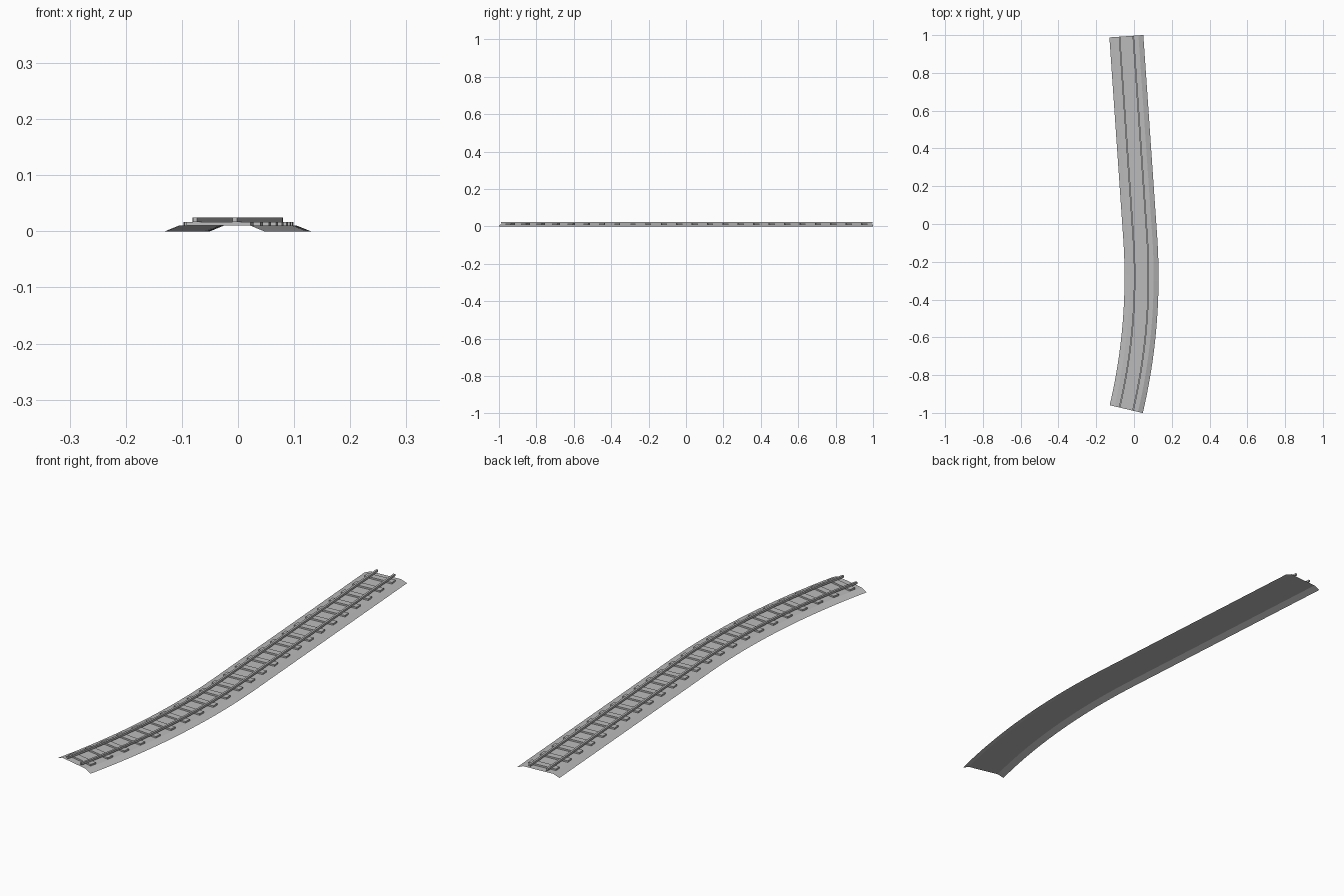
import bpy, bmesh, math
from mathutils import Vector, Matrix

if "Cube" in bpy.data.objects:
    bpy.data.objects.remove(bpy.data.objects["Cube"])

# Track centreline: an arc from the front end, then a straight run to the back
R, CX, CY = 3.06, 0.04 - 3.06, -0.28
A0, A1 = -0.2308, 0.0687
ARC = R * (A1 - A0)
TOTAL = ARC + 1.0665


def track(s):
    """Centre point and heading angle at distance s along the track."""
    a = A0 + min(s, ARC) / R
    extra = max(0.0, s - ARC)
    return Vector((CX + R * math.cos(a) - extra * math.sin(a),
                   CY + R * math.sin(a) + extra * math.cos(a), 0)), a


def material(name, c):
    m = bpy.data.materials.new(name)
    m.diffuse_color = (c, c, c, 1)
    m.use_nodes = True
    m.node_tree.nodes["Principled BSDF"].inputs["Base Color"].default_value = m.diffuse_color
    return m


grey = material("track grey", 0.5)


def finish(name, bm):
    me = bpy.data.meshes.new(name)
    bm.to_mesh(me)
    bm.free()
    me.materials.append(grey)
    ob = bpy.data.objects.new(name, me)
    bpy.context.collection.objects.link(ob)
    return ob


def sweep(name, profile, closed):
    """Sweep an (offset, height) profile along the track."""
    stations = [ARC * i / 32 for i in range(33)] + [TOTAL]
    bm = bmesh.new()
    rows = []
    for s in stations:
        p, a = track(s)
        side = Vector((math.cos(a), math.sin(a), 0))
        rows.append([bm.verts.new(p + side * x + Vector((0, 0, z))) for x, z in profile])
    n = len(profile)
    for r0, r1 in zip(rows, rows[1:]):
        for j in range(n if closed else n - 1):
            k = (j + 1) % n
            bm.faces.new((r0[j], r0[k], r1[k], r1[j]))
    if closed:
        bm.faces.new(rows[0][::-1])
        bm.faces.new(rows[-1])
        bmesh.ops.recalc_face_normals(bm, faces=bm.faces)
    return finish(name, bm)


# Ballast bed: open sheet with sloping shoulders
sweep("ballast_bed", [(-0.09, 0), (-0.064, 0.0105), (0.064, 0.0105), (0.09, 0)], False)

# Rails
for name, c in (("left_rail", -0.0365), ("right_rail", 0.0365)):
    w = 0.004
    sweep(name, [(c - w, 0.017), (c + w, 0.017), (c + w, 0.025), (c - w, 0.025)], True)

# Sleepers
COUNT = 24
bm = bmesh.new()
for i in range(COUNT):
    p, a = track(TOTAL * (i + 0.5) / COUNT)
    m = (Matrix.Translation(p + Vector((0, 0, 0.0138))) @ Matrix.Rotation(a, 4, 'Z')
         @ Matrix.Diagonal((0.117, 0.026, 0.0064, 1)))
    bmesh.ops.create_cube(bm, size=1, matrix=m)
finish("sleepers", bm)
